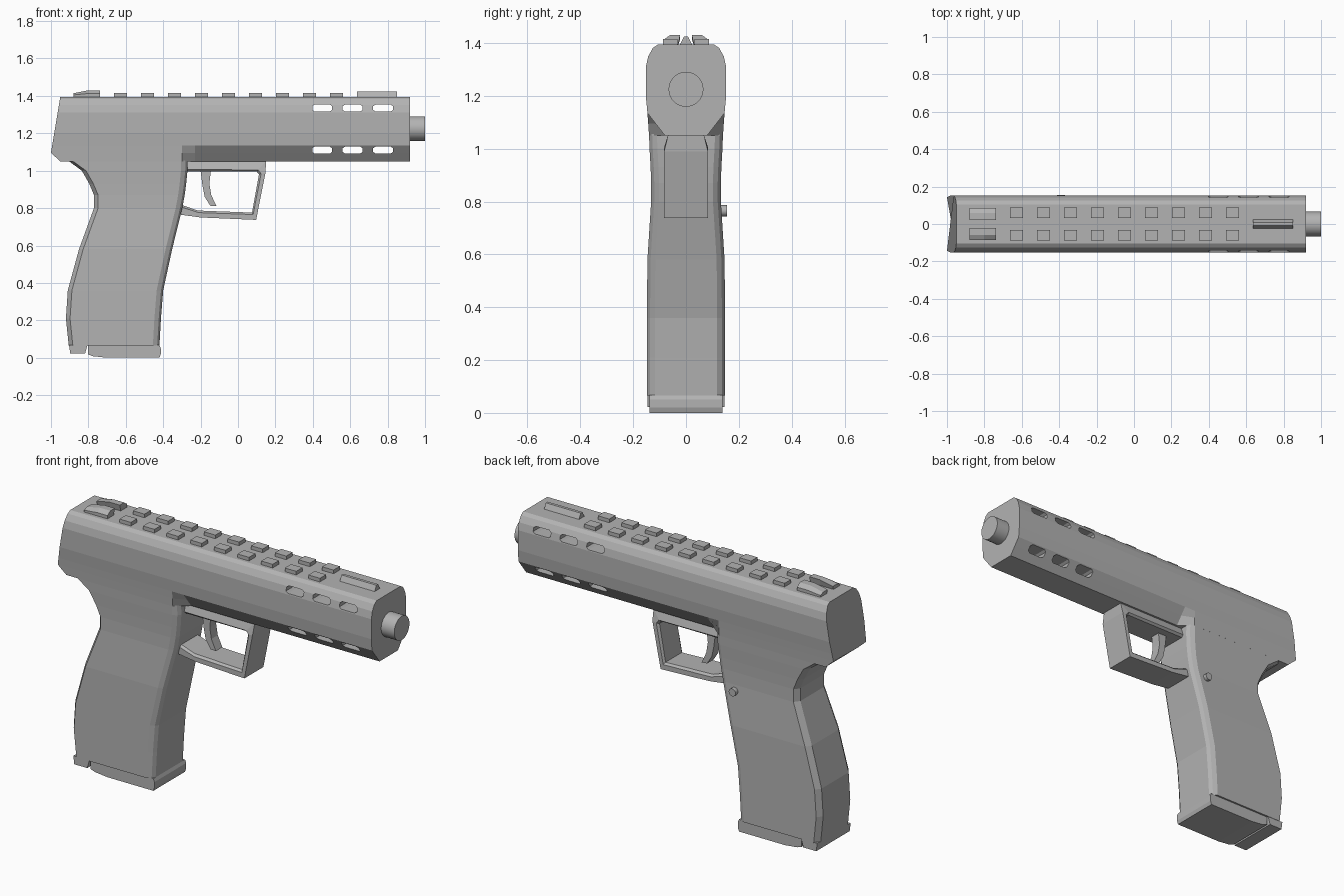
import bpy, bmesh, math
from mathutils import Matrix

if "Cube" in bpy.data.objects:
    bpy.data.objects.remove(bpy.data.objects["Cube"])

mat = bpy.data.materials.new("plain grey")
mat.diffuse_color = (0.45, 0.45, 0.45, 1)
mat.use_nodes = True
mat.node_tree.nodes["Principled BSDF"].inputs["Base Color"].default_value = mat.diffuse_color


def finish(bm, name):
    bmesh.ops.recalc_face_normals(bm, faces=bm.faces)
    me = bpy.data.meshes.new(name)
    bm.to_mesh(me)
    bm.free()
    me.materials.append(mat)
    ob = bpy.data.objects.new(name, me)
    bpy.context.collection.objects.link(ob)
    return ob


def loft(bm, rings):
    """Skin equal-length closed rings and cap both ends."""
    vs = [[bm.verts.new(p) for p in r] for r in rings]
    n = len(vs[0])
    for a, b in zip(vs, vs[1:]):
        for i in range(n):
            j = (i + 1) % n
            bm.faces.new((a[i], a[j], b[j], b[i]))
    bm.faces.new(vs[0])
    bm.faces.new(vs[-1])


def plate(bm, pts, y0, y1):
    """Extrude an x-z outline across y."""
    loft(bm, [[(x, y, z) for x, z in pts] for y in (y0, y1)])


def cylinder(name, radius, length, center, axis, segs=32):
    bm = bmesh.new()
    m = Matrix.Translation(center) @ Matrix.Rotation(math.pi / 2, 4, axis)
    bmesh.ops.create_cone(bm, cap_ends=True, segments=segs, radius1=radius,
                          radius2=radius, depth=length, matrix=m)
    for f in bm.faces:
        f.smooth = len(f.verts) == 4
    for e in bm.edges:
        e.smooth = all(f.smooth for f in e.link_faces)
    return finish(bm, name)


# Slide: one cross-section carried along x, underside narrows ahead of the grip
upper = [(0.146, 1.135), (0.152, 1.2), (0.152, 1.31), (0.143, 1.35),
         (0.125, 1.382), (0.105, 1.395)]
wide = [(0.14, 1.05), (0.143, 1.095)] + upper
narrow = [(0.08, 1.05), (0.115, 1.095)] + upper


def section(half, x_of_z):
    full = half + [(-y, z) for y, z in reversed(half)]
    return [(x_of_z(z), y, z) for y, z in full]


def rear(z):
    if z < 1.095:
        return -0.95 - 0.05 * (z - 1.05) / 0.045
    return -1.0 + 0.05 * (z - 1.095) / 0.3


bm = bmesh.new()
loft(bm, [section(wide, rear), section(wide, lambda z: -0.30),
          section(narrow, lambda z: -0.23), section(narrow, lambda z: 0.92)])
slide = finish(bm, "slide")

# Vent slots cut right through the slide
bm = bmesh.new()
for cx in (0.45, 0.613, 0.776):
    for cz in (1.335, 1.11):
        q = [(0.053, 0.01), (0.04, 0.019)]
        half = [(a, -b) for a, b in reversed(q)] + q
        outline = half + [(-a, -b) for a, b in half]
        plate(bm, [(cx + a, cz + b) for a, b in outline], -0.3, 0.3)
cutter = finish(bm, "slot_cutter")
cutter.hide_render = True
mod = slide.modifiers.new("slots", 'BOOLEAN')
mod.operation = 'DIFFERENCE'
mod.solver = 'EXACT'
mod.object = cutter
bpy.context.view_layer.objects.active = slide
bpy.ops.object.modifier_apply(modifier=mod.name)
bpy.data.objects.remove(cutter)

# Barrel and side button
cylinder("barrel", 0.066, 0.12, (0.94, 0, 1.225), 'Y')
cylinder("release_button", 0.021, 0.04, (-0.39, 0.135, 0.765), 'X', 20)

# Grip: z, back x, front x, half width; chamfered corners
levels = [(0.065, -0.905, -0.42, 0.148), (0.21, -0.92, -0.412, 0.148),
          (0.36, -0.91, -0.40, 0.148), (0.58, -0.85, -0.352, 0.146),
          (0.80, -0.77, -0.298, 0.132), (0.87, -0.77, -0.285, 0.132),
          (0.93, -0.795, -0.277, 0.134), (1.0, -0.835, -0.27, 0.138),
          (1.055, -0.91, -0.27, 0.14)]


def grip_ring(z, b, f, w):
    h = [(f, w - 0.03), (f - 0.012, w - 0.012), (f - 0.035, w),
         (b + 0.022, w), (b, w - 0.03)]
    return [(x, y, z) for x, y in h] + [(x, -y, z) for x, y in reversed(h)]


bm = bmesh.new()
loft(bm, [grip_ring(*l) for l in levels])
finish(bm, "grip")

# Grip heel and magazine base
bm = bmesh.new()
plate(bm, [(-0.897, 0.022), (-0.818, 0.022), (-0.805, 0.067), (-0.903, 0.067)],
      -0.146, 0.146)
finish(bm, "grip_heel")
bm = bmesh.new()
plate(bm, [(-0.803, 0.018), (-0.775, 0.008), (-0.70, 0), (-0.42, 0),
           (-0.413, 0.02), (-0.413, 0.05), (-0.42, 0.067), (-0.803, 0.067)],
      -0.138, 0.138)
finish(bm, "magazine_base")

# Trigger guard: strip between outer and inner outlines, hole edges chamfered
outer = [(-0.30, 1.052), (0.15, 1.052), (0.147, 0.99), (0.097, 0.737), (-0.20, 0.75), (-0.31, 0.765)]
inner = [(-0.30, 0.995), (0.10, 0.995), (0.112, 0.98), (0.075, 0.776), (-0.215, 0.787), (-0.31, 0.82)]
W = 0.083
bm = bmesh.new()
rings = []
for (ox, oz), (ix, iz) in zip(outer, inner):
    d = math.hypot(ox - ix, oz - iz)
    k = 0.012 / d
    mx, mz = ix + (ox - ix) * k, iz + (oz - iz) * k
    w = W - 0.015 if oz > 1.04 else W
    rings.append([(ox, -w, oz), (mx, -W, mz), (ix, -W + 0.012, iz),
                  (ix, W - 0.012, iz), (mx, W, mz), (ox, w, oz)])
loft(bm, rings)
finish(bm, "trigger_guard")

# Trigger
bm = bmesh.new()
plate(bm, [(-0.20, 1.0), (-0.145, 1.0), (-0.153, 0.93), (-0.143, 0.87),
           (-0.115, 0.81), (-0.148, 0.812), (-0.178, 0.86), (-0.19, 0.92)],
      -0.028, 0.028)
finish(bm, "trigger")


def block(bm, x0, x1, y0, y1, z0, z1, inset=(0, 0, 0, 0)):
    """Box whose top is inset by (x0, x1, y0, y1) amounts."""
    a, b, c, d = inset
    loft(bm, [[(x0, y0, z0), (x1, y0, z0), (x1, y1, z0), (x0, y1, z0)],
              [(x0 + a, y0 + c, z1), (x1 - b, y0 + c, z1),
               (x1 - b, y1 - d, z1), (x0 + a, y1 - d, z1)]])


# Two rows of rail teeth
bm = bmesh.new()
for i in range(9):
    cx = -0.628 + 0.1442 * i
    for y in (0.032, -0.087):
        block(bm, cx - 0.035, cx + 0.035, y, y + 0.055, 1.385, 1.415)
finish(bm, "rail_teeth")

# Front sight, a tapered ridge
bm = bmesh.new()
block(bm, 0.637, 0.85, -0.028, 0.028, 1.385, 1.424, (0, 0, 0.02, 0.02))
finish(bm, "front_sight")

# Rear sight: mirrored pair with a ramped back and sloped outer side
bm = bmesh.new()
for s in (1, -1):
    prof = [(0.085, 1.385, 1.412), (0.062, 1.385, 1.43), (0.024, 1.385, 1.43)]
    ring = []
    for x, drop in ((-0.88, 0.016), (-0.80, 0), (-0.737, 0)):
        ring.append([(x, s * 0.085, 1.385), (x, s * 0.085, 1.413 - drop / 2),
                     (x, s * 0.06, 1.43 - drop), (x, s * 0.022, 1.43 - drop),
                     (x, s * 0.032, 1.385)])
    loft(bm, ring)
finish(bm, "rear_sight")
